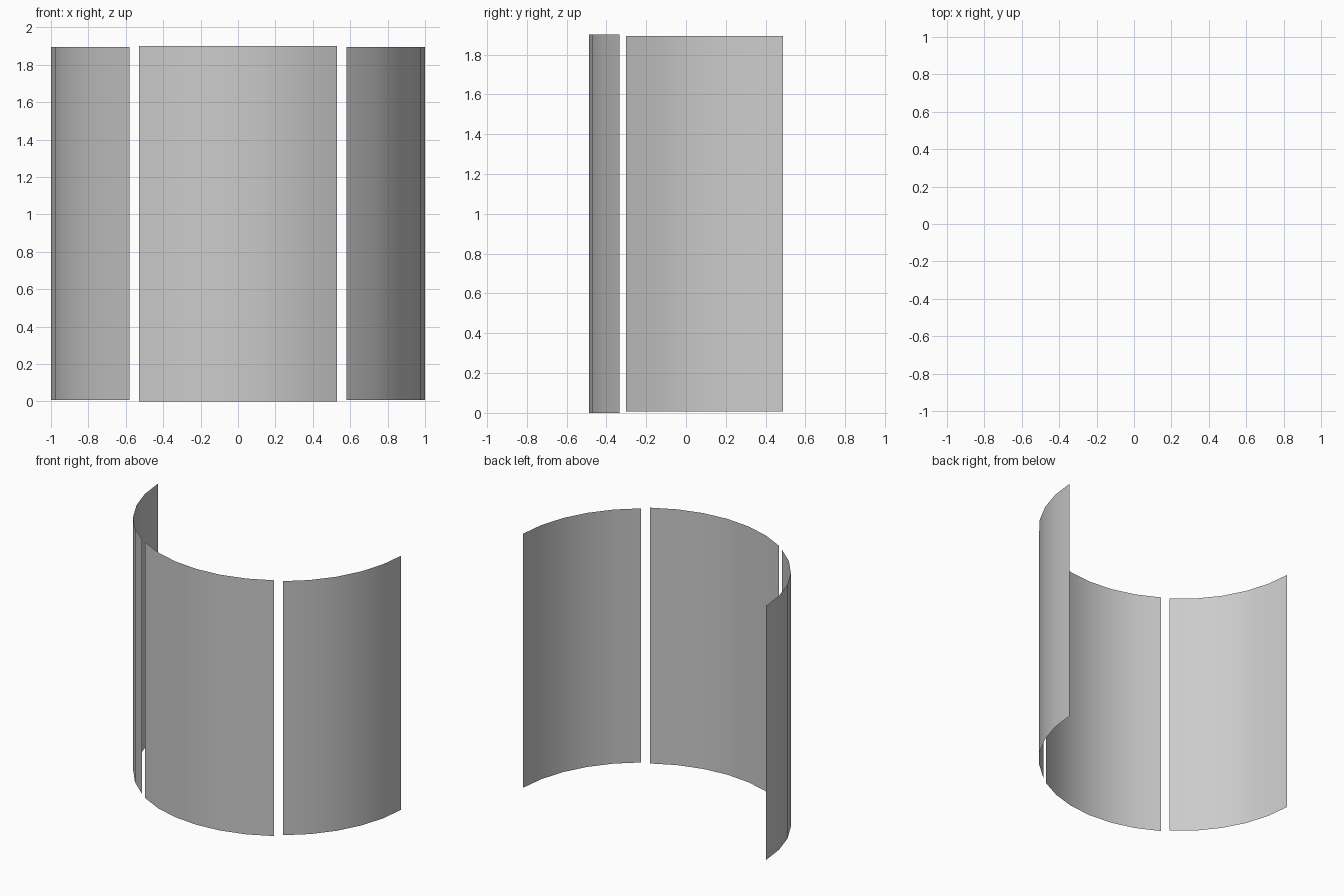
import bpy
from math import sin, cos, radians

if "Cube" in bpy.data.objects:
    bpy.data.objects.remove(bpy.data.objects["Cube"])

R = 1.0       # radius of the curved screen
CY = 0.513    # y of the arc centre


def curved_panel(name, a0, a1, steps, z0, z1):
    """Single-sheet arc panel; angles in degrees from the -y axis."""
    verts, faces = [], []
    for i in range(steps + 1):
        a = radians(a0 + (a1 - a0) * i / steps)
        x, y = R * sin(a), CY - R * cos(a)
        verts += [(x, y, z0), (x, y, z1)]
    for i in range(steps):
        k = 2 * i
        faces.append((k, k + 2, k + 3, k + 1))
    mesh = bpy.data.meshes.new(name)
    mesh.from_pydata(verts, [], faces)
    mesh.shade_smooth()
    obj = bpy.data.objects.new(name, mesh)
    bpy.context.collection.objects.link(obj)
    return obj


# Wide middle panel
curved_panel("center_panel", -32, 32, 6, 0.0, 1.90)

# Slightly shorter wings on both sides, separated by narrow gaps
curved_panel("left_panel", -88.5, -35.4, 5, 0.007, 1.894)
curved_panel("right_panel", 35.4, 88.5, 5, 0.007, 1.894)
